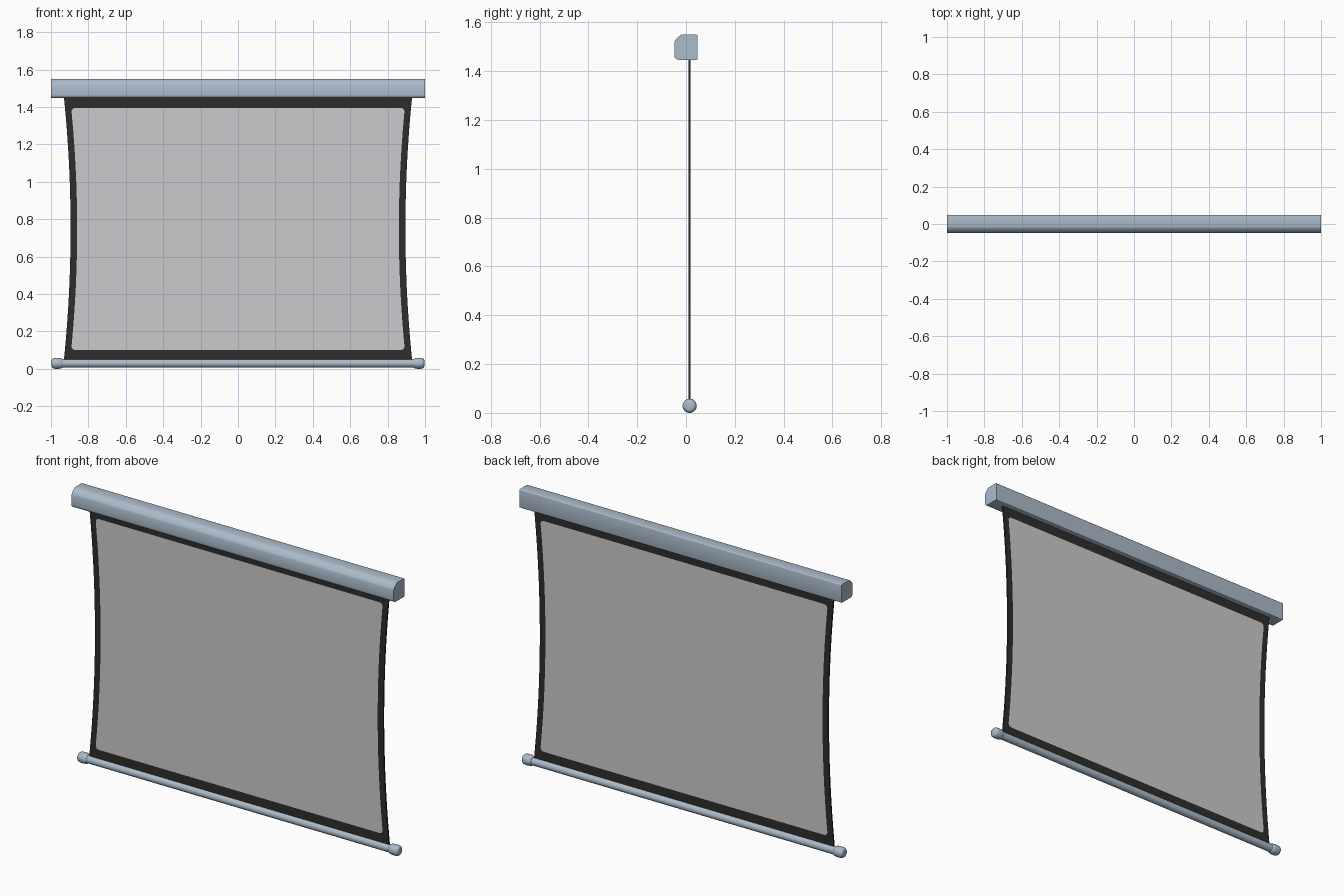
import bpy, bmesh, math

if "Cube" in bpy.data.objects:
    bpy.data.objects.remove(bpy.data.objects["Cube"])


def srgb(*c):
    return tuple((v / 255 / 12.92) if v < 10 else ((v / 255 + 0.055) / 1.055) ** 2.4 for v in c) + (1,)


def material(name, *c):
    m = bpy.data.materials.new(name)
    m.diffuse_color = srgb(*c)
    m.use_nodes = True
    m.node_tree.nodes["Principled BSDF"].inputs["Base Color"].default_value = m.diffuse_color
    return m


METAL = material("blue_grey_metal", 171, 187, 203)
BLACK = material("black_border", 46, 45, 44)
SCREEN = material("grey_screen", 203, 203, 205)


def finish(bm, name, mats, angle=None):
    bmesh.ops.recalc_face_normals(bm, faces=bm.faces)
    me = bpy.data.meshes.new(name)
    bm.to_mesh(me)
    bm.free()
    for m in mats:
        me.materials.append(m)
    ob = bpy.data.objects.new(name, me)
    bpy.context.collection.objects.link(ob)
    if angle:
        bpy.ops.object.select_all(action='DESELECT')
        ob.select_set(True)
        bpy.context.view_layer.objects.active = ob
        bpy.ops.object.shade_smooth_by_angle(angle=math.radians(angle))
    return ob


def loft(bm, rings):
    """Join equal-length rings of points and close both ends."""
    vs = [[bm.verts.new(p) for p in r] for r in rings]
    n = len(vs[0])
    for a, b in zip(vs, vs[1:]):
        for i in range(n):
            j = (i + 1) % n
            bm.faces.new((a[i], a[j], b[j], b[i]))
    bm.faces.new(vs[0])
    bm.faces.new(vs[-1])


def arc(cy, cz, r, a0, a1, n=6):
    return [(cy + r * math.cos(math.radians(a0 + (a1 - a0) * i / n)),
             cz + r * math.sin(math.radians(a0 + (a1 - a0) * i / n))) for i in range(n + 1)]


# Housing: side profile with a sloped front top and rounded edges
profile = (arc(0.042, 1.544, 0.006, 0, 90, 3)
           + [(-0.016, 1.55), (-0.022, 1.548), (-0.034, 1.538), (-0.045, 1.526), (-0.048, 1.518)]
           + arc(-0.030, 1.465, 0.018, 180, 270)
           + arc(0.044, 1.451, 0.004, 270, 360, 3))
bm = bmesh.new()
loft(bm, [[(x, y, z) for y, z in profile] for x in (-1, 1)])
finish(bm, "housing", [METAL], 40)

# Bottom bar and its rounded end caps, turned around the x axis
BAR_Y, BAR_Z = 0.015, 0.029


def turned(name, path, sides=32):
    bm = bmesh.new()
    loft(bm, [[(x, BAR_Y + r * math.cos(2 * math.pi * i / sides),
                BAR_Z + r * math.sin(2 * math.pi * i / sides)) for i in range(sides)]
              for x, r in path])
    finish(bm, name, [METAL], 40)


turned("bottom_bar", [(-0.96, 0.022), (0.96, 0.022)])
cap = [(0.938, 0.023), (0.942, 0.026), (0.95, 0.028), (0.958, 0.029), (0.978, 0.029),
       (0.987, 0.027), (0.993, 0.023), (0.996, 0.017)]
for side, s in (("left", -1), ("right", 1)):
    turned("bar_cap_" + side, [(s * x, r) for x, r in cap])


# Tensioned sheet: sides bow inwards, grey picture area inside a black border
def outline(w_end, w_mid, z0, z1, r, steps=24):
    zc, half = (z0 + z1) / 2, (z1 - z0) / 2

    def width(z):
        return w_mid + (w_end - w_mid) * ((z - zc) / half) ** 2

    right = []
    for a, d in arc(0, z0 + r, r, -90, 0):
        right.append((width(d) - r + a, d))
    for i in range(1, steps):
        z = z0 + r + (z1 - z0 - 2 * r) * i / steps
        right.append((width(z), z))
    for a, d in arc(0, z1 - r, r, 0, 90):
        right.append((width(d) - r + a, d))
    return right + [(-x, z) for x, z in reversed(right)]


outer = outline(0.932, 0.895, 0.035, 1.465, 0.001)
inner = outline(0.892, 0.860, 0.100, 1.395, 0.022)
bm = bmesh.new()
n = len(outer)
edges = []
for y in (0.010, 0.018):
    o = [bm.verts.new((x, y, z)) for x, z in outer]
    k = [bm.verts.new((x, y, z)) for x, z in inner]
    edges.append(o)
    for i in range(n):
        j = (i + 1) % n
        bm.faces.new((o[i], o[j], k[j], k[i]))
    # picture area as strips between matching left and right points
    for i in range(n // 2 - 1):
        f = bm.faces.new((k[i], k[i + 1], k[n - 2 - i], k[n - 1 - i]))
        f.material_index = 1
for i in range(n):
    j = (i + 1) % n
    bm.faces.new((edges[0][i], edges[0][j], edges[1][j], edges[1][i]))
finish(bm, "screen_sheet", [BLACK, SCREEN])
